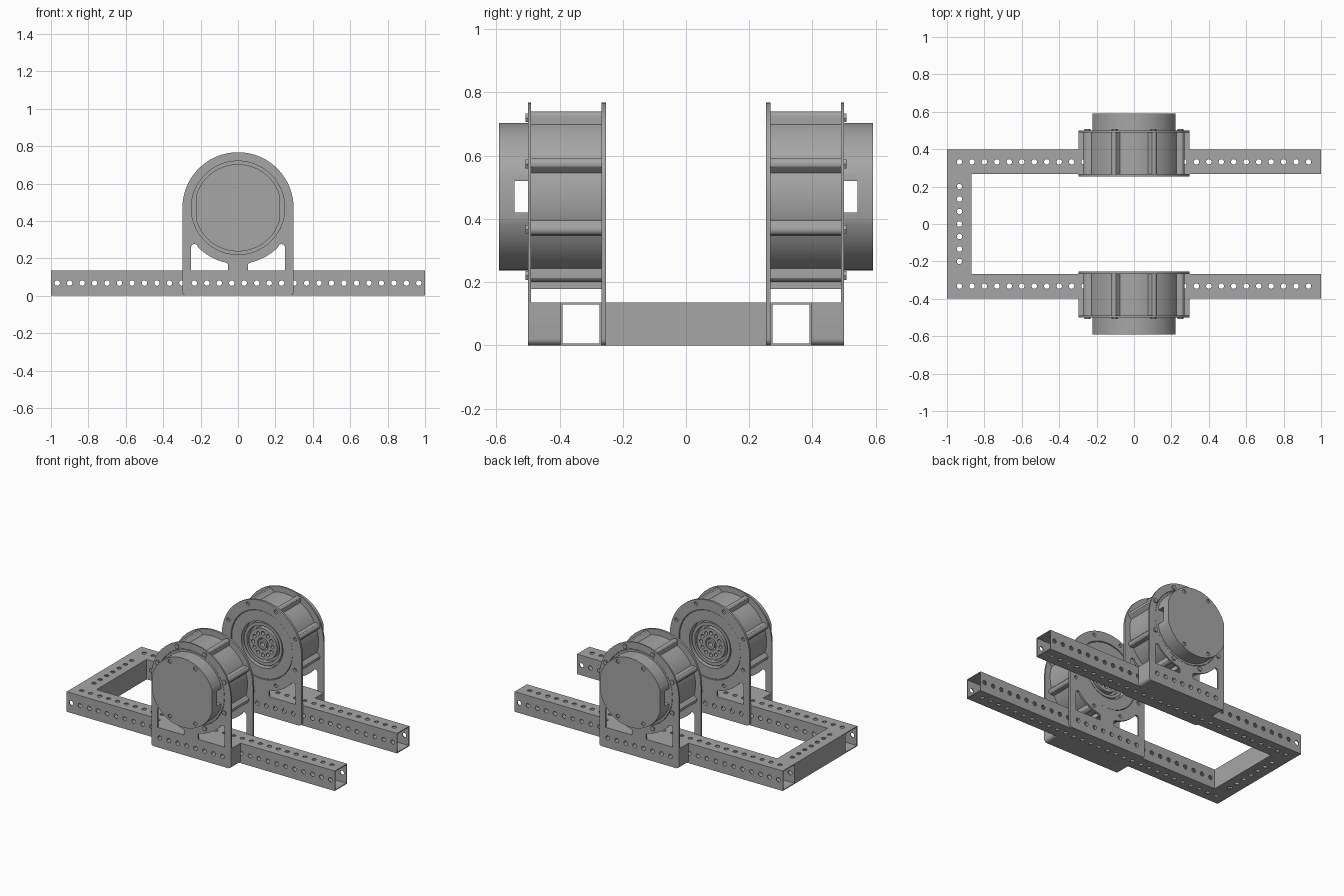
import bpy, bmesh, math
from mathutils import Vector

cube = bpy.data.objects.get("Cube")
if cube:
    bpy.data.objects.remove(cube, do_unlink=True)

GREY = (0.38, 0.38, 0.38, 1)
metal = bpy.data.materials.new("machined grey metal")
metal.use_nodes = True
metal.diffuse_color = GREY
bsdf = next(n for n in metal.node_tree.nodes if n.type == 'BSDF_PRINCIPLED')
bsdf.inputs["Base Color"].default_value = GREY

# Main dimensions
CZ = 0.47                    # height of the motor axis
PITCH = 2 / 30               # spacing of the rail holes
HOLE = 0.0145
RAIL_IN, RAIL_OUT, RAIL_H, WALL = 0.267, 0.397, 0.135, 0.006
MID = RAIL_H / 2
BEAM_X = -0.868
PLATE_R = 0.297
PLACE = {'x': lambda u, v, w: (w, u, v),
         'y': lambda u, v, w: (u, w, v),
         'z': lambda u, v, w: (u, v, w)}


def arc(cx, cy, r, a0, a1, n):
    return [(cx + r * math.cos(a0 + (a1 - a0) * i / n),
             cy + r * math.sin(a0 + (a1 - a0) * i / n)) for i in range(n + 1)]


def circle(cx, cy, r, n=16):
    return arc(cx, cy, r, 0, math.tau, n)[:-1]


def rect(u0, u1, v0, v1):
    return [(u0, v0), (u1, v0), (u1, v1), (u0, v1)]


def ring_of(n, radius, r, start=0.0, sides=16):
    return [circle(radius * math.cos(start + math.tau * k / n),
                   CZ + radius * math.sin(start + math.tau * k / n), r, sides)
            for k in range(n)]


def add_slab(bm, loops, lo, hi, axis):
    """Fill an outline with holes and extrude it along an axis."""
    lower, upper, edges, pairs = [], {}, [], []
    for loop in loops:
        vs = [bm.verts.new((u, v, 0)) for u, v in loop]
        lower += vs
        for a, b in zip(vs, vs[1:] + vs[:1]):
            edges.append(bm.edges.new((a, b)))
            pairs.append((a, b))
    fill = bmesh.ops.triangle_fill(bm, use_beauty=True, edges=edges)
    caps = [g for g in fill["geom"] if isinstance(g, bmesh.types.BMFace)]
    for v in lower:
        u, w, _ = v.co
        v.co = Vector(PLACE[axis](u, w, lo))
        upper[v] = bm.verts.new(PLACE[axis](u, w, hi))
    for f in caps:
        bm.faces.new([upper[v] for v in reversed(f.verts)])
    for a, b in pairs:
        bm.faces.new((a, b, upper[b], upper[a]))


def build(name, slabs):
    bm = bmesh.new()
    for loops, lo, hi, axis in slabs:
        add_slab(bm, loops, min(lo, hi), max(lo, hi), axis)
    bmesh.ops.recalc_face_normals(bm, faces=bm.faces[:])
    for f in bm.faces:
        f.smooth = True
    for e in bm.edges:
        e.smooth = e.calc_face_angle(0) < math.radians(30)
    mesh = bpy.data.meshes.new(name)
    bm.to_mesh(mesh)
    bm.free()
    mesh.materials.append(metal)
    bpy.context.collection.objects.link(bpy.data.objects.new(name, mesh))


# Shared profiles
side_holes = [circle(-1 + PITCH * (k + 0.5), MID, HOLE) for k in range(30)]
foot_holes = side_holes[11:19]
foot = (arc(-PLATE_R + 0.02, 0.02, 0.02, math.pi, 1.5 * math.pi, 6)
        + arc(PLATE_R - 0.02, 0.02, 0.02, 1.5 * math.pi, math.tau, 6))
plate_outline = arc(0, CZ, PLATE_R, 0, math.pi, 64) + foot
block_outline = [(PLATE_R, RAIL_H), (-PLATE_R, RAIL_H)] + foot

# Window under the motor: its upper edge follows the motor ring
window = ([(-0.053, RAIL_H), (-0.25, RAIL_H), (-0.25, 0.262), (-0.244, 0.274),
           (-0.232, 0.277), (-0.222, 0.273)]
          + arc(0, CZ, 0.3, math.radians(225), math.radians(257), 12)
          + [(-0.053, 0.17)])
windows = [window, [(-u, v) for u, v in window]]

bolt_start = math.pi / 8
bolt_holes = ring_of(8, 0.27, 0.012, bolt_start)


def drum_point(t, r=0.258, d=0.27, lobe=0.02):
    """Round housing with a rounded rib at each bolt."""
    phi = (t - bolt_start + math.pi / 8) % (math.pi / 4) - math.pi / 8
    off = d * math.sin(phi)
    if abs(off) < lobe:
        r = max(r, d * math.cos(phi) + math.sqrt(lobe * lobe - off * off))
    return (r * math.cos(t), CZ + r * math.sin(t))


drum = [drum_point(math.tau * i / 256) for i in range(256)]

# Motor cap: round with a flat on each side, halves leave the cable slot open
CAP_R, FLAT = 0.233, 0.222
a = math.acos(FLAT / CAP_R)
cap_top = arc(0, CZ, CAP_R, a, math.pi - a, 48)
cap_low = arc(0, CZ, CAP_R, math.pi + a, math.tau - a, 48)
cap_full = cap_top + cap_low
half_top = cap_top + [(-FLAT, CZ + 0.05), (FLAT, CZ + 0.05)]
half_low = cap_low + [(FLAT, CZ - 0.05), (-FLAT, CZ - 0.05)]
cap_screws = [circle(sx * 0.095, CZ + sz * 0.185, 0.013)
              for sx in (-1, 1) for sz in (-1, 1)]


def disc(r):
    return circle(0, CZ, r, 64)


for side, s in (("front", -1), ("back", 1)):
    # Perforated square tube rail
    y0, y1 = sorted((s * RAIL_IN, s * RAIL_OUT))
    top_holes = [circle(-1 + PITCH * k, (y0 + y1) / 2, HOLE) for k in range(1, 30)]
    lid = [rect(-1, 1, y0, y1)] + top_holes
    web = [rect(-1, 1, WALL, RAIL_H - WALL)] + side_holes
    build(side + "_rail", [
        (lid, 0, WALL, 'z'), (lid, RAIL_H - WALL, RAIL_H, 'z'),
        (web, y0, y0 + WALL, 'y'), (web, y1 - WALL, y1, 'y')])

    # Bracket plates and the spacer block outside the rail
    build(side + "_outer_plate", [
        ([plate_outline, disc(0.25)] + windows + foot_holes, s * 0.49, s * 0.5, 'y')])
    build(side + "_inner_plate", [
        ([plate_outline, disc(0.23)] + windows + foot_holes + bolt_holes,
         s * 0.253, s * RAIL_IN, 'y')])
    build(side + "_spacer_block", [
        ([block_outline] + foot_holes, s * RAIL_OUT, s * 0.49, 'y')])

    # Ribbed housing, recessed on its inner face
    build(side + "_housing", [
        ([drum, disc(0.155)], s * RAIL_IN, s * 0.3, 'y'),
        ([drum], s * 0.3, s * 0.49, 'y'),
        ([rect(-0.05, 0.05, 0.178, 0.208)], s * RAIL_IN, s * 0.49, 'y'),
        ([disc(0.226), disc(0.155)], s * 0.257, s * RAIL_IN, 'y'),
        ([disc(0.246)], s * 0.49, s * 0.497, 'y')])

    # Output hub with its bolt circle
    build(side + "_output_hub", [
        ([disc(0.142), disc(0.122)], s * 0.268, s * 0.3, 'y'),
        ([disc(0.105), disc(0.04)] + ring_of(12, 0.073, 0.012), s * 0.265, s * 0.3, 'y'),
        ([disc(0.032), disc(0.016)], s * 0.26, s * 0.3, 'y')])

    # Motor cap with cable slot and screw recesses
    build(side + "_motor_cap", [
        ([half_top], s * 0.497, s * 0.543, 'y'),
        ([half_low], s * 0.497, s * 0.543, 'y'),
        ([cap_full], s * 0.543, s * 0.584, 'y'),
        ([cap_full] + cap_screws, s * 0.584, s * 0.592, 'y')])

    # Hex bolt heads
    build(side + "_bolt_heads", [
        ([head], s * 0.5, s * 0.508, 'y') for head in ring_of(8, 0.27, 0.016, bolt_start, 6)])

# Cross beam joining the rails, perforated on top and bottom only
beam_lid = [rect(-1, BEAM_X, -RAIL_IN, RAIL_IN)] + [
    circle(-1 + PITCH, PITCH * k, HOLE) for k in range(-3, 4)]
beam_web = [rect(-RAIL_IN, RAIL_IN, WALL, RAIL_H - WALL)]
build("cross_beam", [
    (beam_lid, 0, WALL, 'z'), (beam_lid, RAIL_H - WALL, RAIL_H, 'z'),
    (beam_web, -1, -1 + WALL, 'x'), (beam_web, BEAM_X - WALL, BEAM_X, 'x')])
